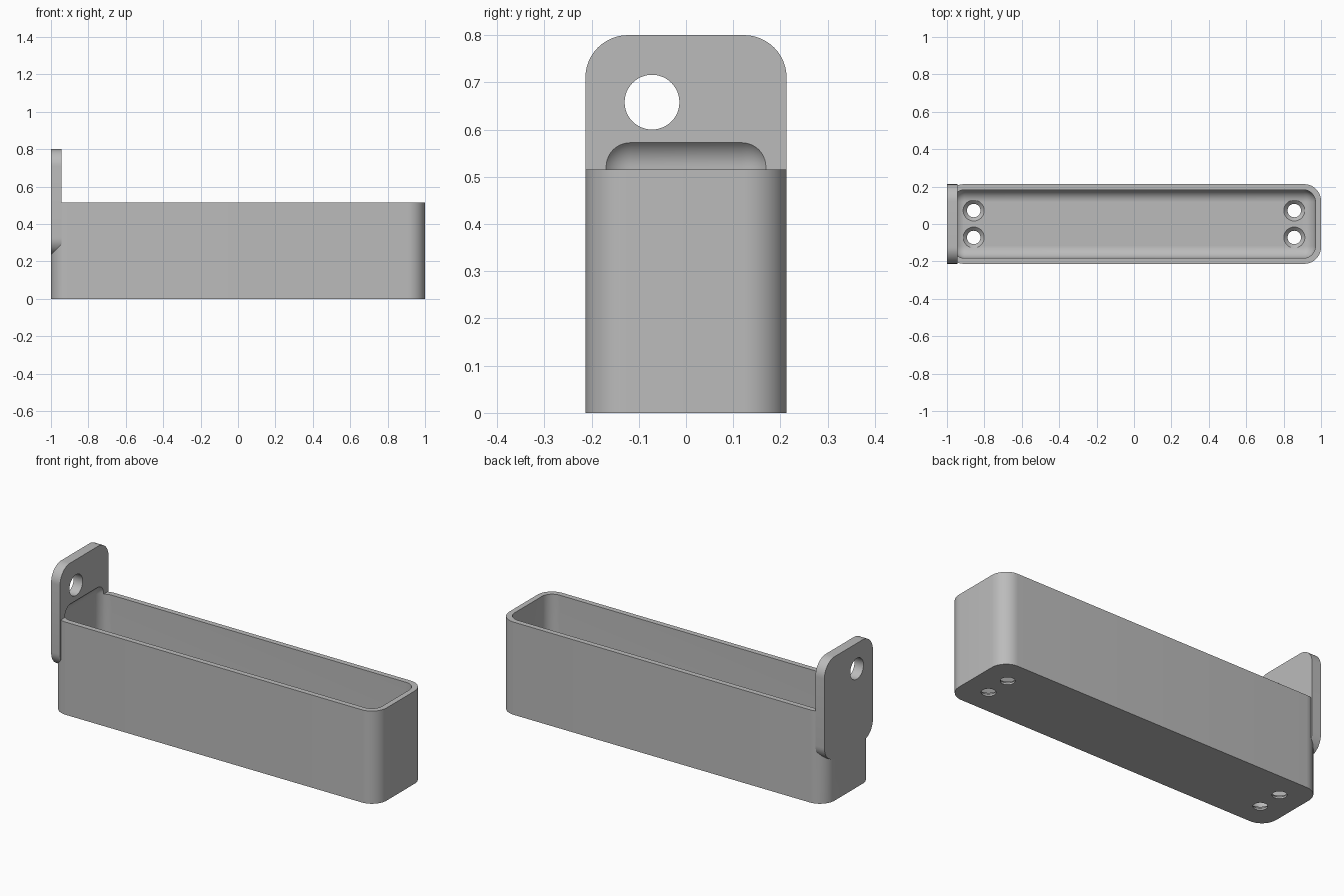
import bpy, bmesh
from mathutils import Matrix, Vector

if "Cube" in bpy.data.objects:
    bpy.data.objects.remove(bpy.data.objects["Cube"])

grey = bpy.data.materials.new("plain grey")
grey.diffuse_color = (0.5, 0.5, 0.5, 1)
grey.use_nodes = True
grey.node_tree.nodes["Principled BSDF"].inputs["Base Color"].default_value = (0.5, 0.5, 0.5, 1)


def to_object(name, bm):
    bmesh.ops.recalc_face_normals(bm, faces=bm.faces)
    mesh = bpy.data.meshes.new(name)
    bm.to_mesh(mesh)
    bm.free()
    mesh.materials.append(grey)
    obj = bpy.data.objects.new(name, mesh)
    bpy.context.collection.objects.link(obj)
    return obj


def rounded_box(name, low, high, radius, axis=None):
    """Box with the edges along one axis rounded, or all edges if no axis is given."""
    low, high = Vector(low), Vector(high)
    bm = bmesh.new()
    bmesh.ops.create_cube(bm, size=1, matrix=Matrix.Translation((low + high) / 2)
                          @ Matrix.Diagonal((*(high - low), 1)))
    edges = [e for e in bm.edges if axis is None
             or abs(e.verts[0].co[axis] - e.verts[1].co[axis]) > 0.001]
    bmesh.ops.bevel(bm, geom=edges, offset=radius, segments=12, profile=0.5, affect='EDGES')
    return to_object(name, bm)


def cone(name, centre, r1, r2, depth, axis='Z'):
    bm = bmesh.new()
    turn = Matrix.Rotation(1.5707963, 4, 'Y') if axis == 'X' else Matrix()
    bmesh.ops.create_cone(bm, cap_ends=True, segments=48, radius1=r1, radius2=r2,
                          depth=depth, matrix=Matrix.Translation(centre) @ turn)
    return to_object(name, bm)


def combine(target, tool, operation):
    tool.hide_render = True
    mod = target.modifiers.new(operation.lower(), 'BOOLEAN')
    mod.operation, mod.solver, mod.object = operation, 'EXACT', tool
    bpy.context.view_layer.objects.active = target
    bpy.ops.object.modifier_apply(modifier=mod.name)
    bpy.data.objects.remove(tool)


# Tray body with an upright mounting plate on one end
tray = rounded_box("tray_with_hanging_plate", (-1, -0.213, 0), (1, 0.213, 0.515), 0.09, 2)
plate = rounded_box("plate", (-1, -0.213, 0.235), (-0.945, 0.213, 0.8), 0.09, 0)
combine(tray, plate, 'UNION')

# Rounded cavity, which also scoops into the plate above the rim
cavity = rounded_box("cavity", (-0.97, -0.183, 0.03), (0.97, 0.183, 0.586), 0.065)
combine(tray, cavity, 'DIFFERENCE')

# Off-centre hole through the plate
combine(tray, cone("plate_hole", (-0.97, -0.072, 0.658), 0.058, 0.058, 0.2, 'X'), 'DIFFERENCE')

# Countersunk screw holes in the floor
for x in (-0.857, 0.857):
    for y in (-0.072, 0.072):
        combine(tray, cone("screw_hole", (x, y, 0), 0.036, 0.036, 0.1), 'DIFFERENCE')
        combine(tray, cone("countersink", (x, y, 0.025), 0.036, 0.066, 0.03), 'DIFFERENCE')

# Smooth curves, sharp rims
bpy.ops.object.select_all(action='DESELECT')
tray.select_set(True)
bpy.context.view_layer.objects.active = tray
bpy.ops.object.shade_smooth_by_angle(angle=0.5)
